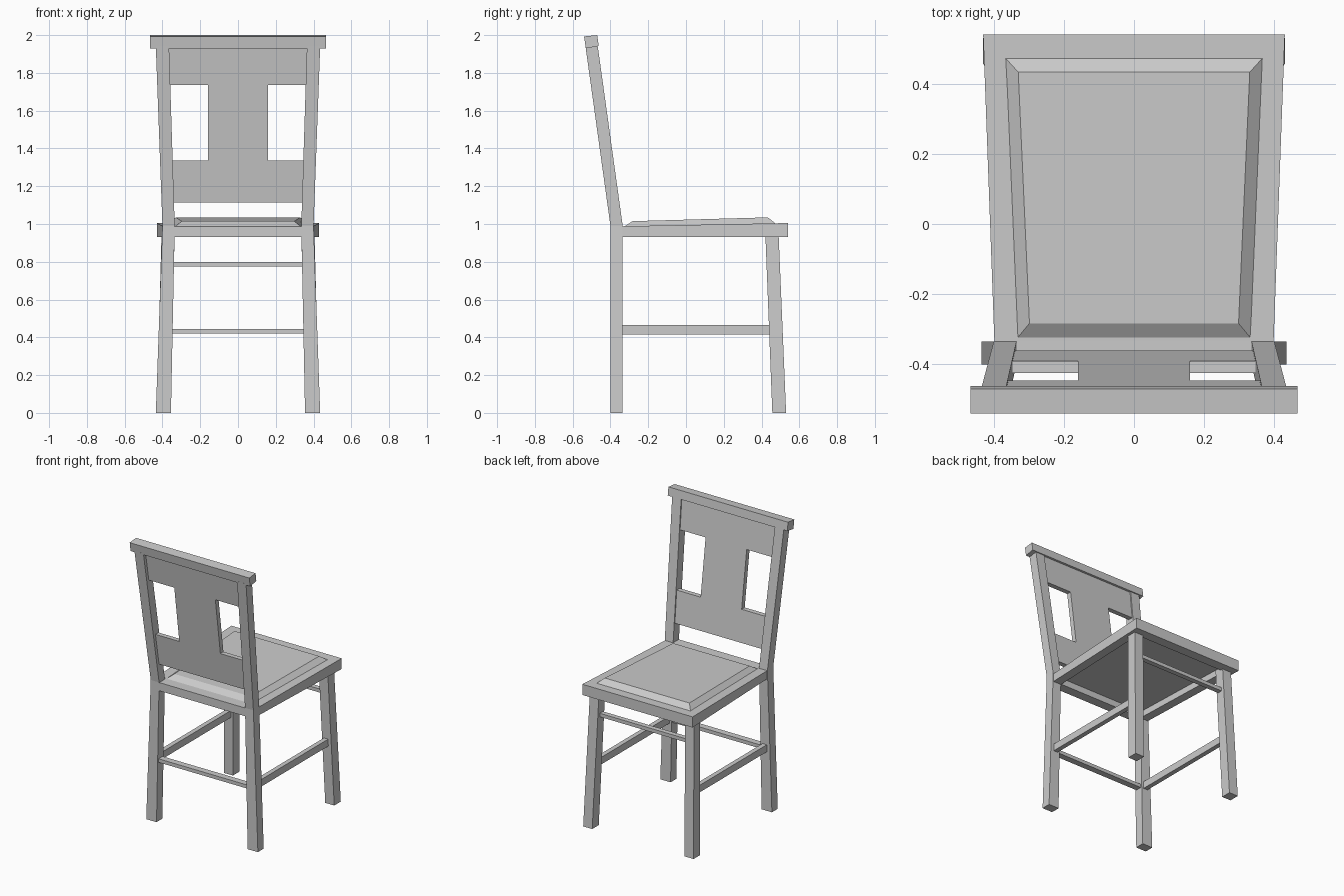
import bpy, bmesh

cube = bpy.data.objects.get("Cube")
if cube:
    bpy.data.objects.remove(cube, do_unlink=True)

grey = bpy.data.materials.new("plain grey")
grey.use_nodes = True
grey.diffuse_color = (0.6, 0.6, 0.6, 1)
grey.node_tree.nodes["Principled BSDF"].inputs["Base Color"].default_value = (0.6, 0.6, 0.6, 1)


def loft(name, rings):
    """Join equal-sized rings of points with quads and cap both ends."""
    bm = bmesh.new()
    rows = [[bm.verts.new(p) for p in ring] for ring in rings]
    for a, b in zip(rows, rows[1:]):
        for i in range(len(a)):
            j = (i + 1) % len(a)
            bm.faces.new((a[i], a[j], b[j], b[i]))
    bm.faces.new(rows[0][::-1])
    bm.faces.new(rows[-1])
    bmesh.ops.recalc_face_normals(bm, faces=bm.faces)
    mesh = bpy.data.meshes.new(name)
    bm.to_mesh(mesh)
    bm.free()
    mesh.materials.append(grey)
    obj = bpy.data.objects.new(name, mesh)
    bpy.context.collection.objects.link(obj)
    return obj


def rect(x0, x1, y0, y1, z, side=1):
    """Level rectangle, optionally mirrored to the other side."""
    return [(side * x, y, z) for x, y in ((x0, y0), (x1, y0), (x1, y1), (x0, y1))]


def taper(back_half, front_half, y0, y1, z0, z1):
    """Symmetric trapezoid, rising from the back edge to the front edge."""
    return [(-back_half, y0, z0), (back_half, y0, z0),
            (front_half, y1, z1), (-front_half, y1, z1)]


# Legs, back posts and side stretchers
for label, s in (("left", 1), ("right", -1)):
    loft(f"{label}_back_post", [
        rect(0.355, 0.435, -0.40, -0.335, 0, s),
        rect(0.335, 0.40, -0.40, -0.335, 0.99, s),
        rect(0.365, 0.435, -0.532, -0.467, 1.94, s)])
    loft(f"{label}_front_leg", [
        rect(0.36, 0.43, 0.457, 0.53, 0, s),
        rect(0.335, 0.405, 0.42, 0.49, 0.95, s)])
    loft(f"{label}_side_stretcher", [
        rect(0.362, 0.395, -0.34, 0.45, z, s) for z in (0.415, 0.465)])

# Cross stretchers
loft("back_stretcher", [rect(-0.36, 0.36, -0.39, -0.345, z) for z in (0.42, 0.445)])
loft("front_stretcher", [rect(-0.35, 0.35, 0.44, 0.475, z) for z in (0.775, 0.80)])

# Seat frame, hollow underneath
loft("seat_frame", [
    taper(0.335, 0.365, -0.335, 0.47, 0.975, 0.975),
    taper(0.335, 0.365, -0.335, 0.47, 0.93, 0.93),
    taper(0.398, 0.43, -0.335, 0.54, 0.93, 0.93),
    taper(0.398, 0.43, -0.335, 0.54, 0.988, 1.005)])
loft("seat_back_rail", [rect(-0.34, 0.34, -0.398, -0.33, z) for z in (0.93, 0.988)])

# Raised seat panel with chamfered edges
loft("seat_panel", [
    taper(0.335, 0.37, -0.328, 0.477, 0.985, 1.0),
    taper(0.298, 0.33, -0.283, 0.433, 1.015, 1.035)])

# Leaning backrest board with an open notch on each side
half = [(0.343, 1.115), (0.35, 1.335), (0.16, 1.335),
        (0.16, 1.735), (0.362, 1.735), (0.369, 1.94)]
outline = half + [(-x, z) for x, z in reversed(half)]
loft("backrest_board", [
    [(x, y - 0.139 * (z - 0.99), z) for x, z in outline]
    for y in (-0.343, -0.377)])

# Top rail, tilted with the posts
profile = [(-0.53, 1.93), (-0.462, 1.942), (-0.47, 2.0), (-0.54, 1.993)]
loft("top_rail", [[(x, y, z) for y, z in profile] for x in (-0.466, 0.466)])
